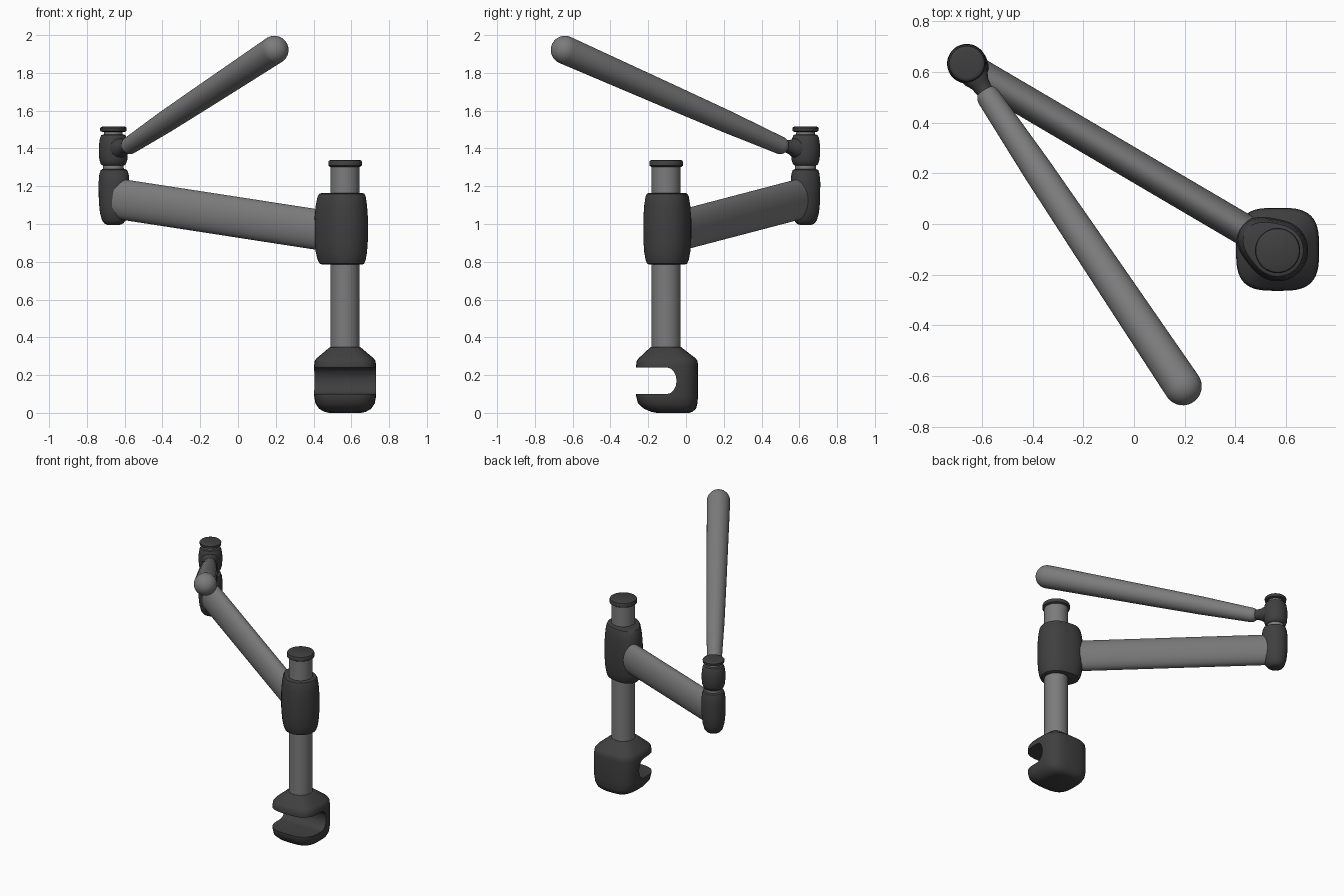
import bpy
from math import sin, cos, pi, radians, copysign
from mathutils import Vector

if "Cube" in bpy.data.objects:
    bpy.data.objects.remove(bpy.data.objects["Cube"])

N = 48
dark = bpy.data.materials.new("dark_grey")
dark.diffuse_color = (0.05, 0.05, 0.05, 1)
dark.use_nodes = True
dark.node_tree.nodes["Principled BSDF"].inputs["Base Color"].default_value = dark.diffuse_color
grey = bpy.data.materials.new("mid_grey")
grey.diffuse_color = (0.2, 0.2, 0.2, 1)
grey.use_nodes = True
grey.node_tree.nodes["Principled BSDF"].inputs["Base Color"].default_value = grey.diffuse_color


def make(name, verts, faces, mat, angle=40):
    me = bpy.data.meshes.new(name)
    me.from_pydata(verts, [], faces)
    ob = bpy.data.objects.new(name, me)
    bpy.context.collection.objects.link(ob)
    me.materials.append(mat)
    bpy.ops.object.select_all(action='DESELECT')
    bpy.context.view_layer.objects.active = ob
    ob.select_set(True)
    bpy.ops.object.shade_smooth_by_angle(angle=radians(angle))
    return ob


def loft(name, p, q, profile, mat, n=2, flat=1.0, bulge=(0, 0), angle=40):
    """Sweep rings from p to q. profile: (distance along axis, radius[, y shift])."""
    p, q = Vector(p), Vector(q)
    w = (q - p).normalized()
    u = Vector((1, 0, 0)) if abs(w.z) > 0.99 else Vector((-w.y, w.x, 0)).normalized()
    v = w.cross(u)
    verts, faces = [], []
    for d, r, *shift in profile:
        c = p + w * d + Vector((0, shift[0] if shift else 0, 0))
        for i in range(N):
            a = 2 * pi * i / N
            k = r * (1 + bulge[1] * max(0, cos(a - bulge[0])) ** 4)
            x = copysign(abs(cos(a)) ** (2 / n), cos(a)) * k
            y = copysign(abs(sin(a)) ** (2 / n), sin(a)) * k
            verts.append(c + u * x * flat + v * y)
    for j in range(len(profile) - 1):
        for i in range(N):
            b, k = j * N, (i + 1) % N
            faces.append((b + i, b + k, b + N + k, b + N + i))
    faces.append(tuple(reversed(range(N))))
    faces.append(tuple(range((len(profile) - 1) * N, len(profile) * N)))
    return make(name, verts, faces, mat, angle)


def upright(name, x, y, profile, mat, **kw):
    return loft(name, (x, y, 0), (x, y, 1), profile, mat, **kw)


PX, PY = 0.567, -0.105     # post axis
EX, EY = -0.66, 0.633      # elbow axis
arm_dir = radians(149)

# desk clamp: rounded block with a slot open to the front
clamp = upright("desk_clamp", PX, -0.10,
                [(0, 0.085, 0.03), (0.006, 0.11, 0.025), (0.022, 0.138, 0.015),
                 (0.05, 0.157, 0.003), (0.09, 0.164), (0.25, 0.164), (0.275, 0.161),
                 (0.29, 0.15), (0.342, 0.088, -0.006), (0.35, 0.078, -0.006)],
                dark, n=3.2)
slot = [(-0.4, 0.10), (-0.10, 0.10)]
slot += [(-0.10 + 0.05 * sin(t * pi / 8), 0.17 - 0.07 * cos(t * pi / 8)) for t in range(1, 8)]
slot += [(-0.10, 0.24), (-0.4, 0.24)]
m = len(slot)
cutter = make("slot_cutter", [(x, y, z) for x in (0.3, 0.85) for y, z in slot],
              [tuple(reversed(range(m))), tuple(range(m, 2 * m))] +
              [(i, (i + 1) % m, m + (i + 1) % m, m + i) for i in range(m)], dark)
cutter.hide_render = True
mod = clamp.modifiers.new("slot", 'BOOLEAN')
mod.operation, mod.object, mod.solver = 'DIFFERENCE', cutter, 'EXACT'
bpy.ops.object.select_all(action='DESELECT')
bpy.context.view_layer.objects.active = clamp
clamp.select_set(True)
bpy.ops.object.modifier_apply(modifier="slot")
bpy.data.objects.remove(cutter)
bpy.ops.object.shade_smooth_by_angle(angle=radians(40))

# post and its cap
upright("post", PX, PY, [(0.33, 0.077), (1.31, 0.077)], grey)
upright("post_cap", PX, PY, [(1.303, 0.08), (1.309, 0.089), (1.328, 0.089),
                             (1.335, 0.086), (1.339, 0.078)], dark)

# sliding collar, bulging towards the lower arm
upright("post_collar", PX, PY,
        [(0.785, 0.09), (0.79, 0.101), (0.81, 0.109), (0.85, 0.116), (0.92, 0.121),
         (1.03, 0.121), (1.1, 0.116), (1.145, 0.109), (1.16, 0.102), (1.165, 0.09)],
        dark, bulge=(arm_dir, 0.45))

# lower arm: tall oval tube
A, B = Vector((PX, PY + 0.005, 0.948)), Vector((EX, EY - 0.012, 1.137))
loft("lower_arm", A, B, [(0.1, 0.107), ((B - A).length - 0.03, 0.107)], grey, flat=0.58)

# elbow: lower housing, spacer, upper knuckle, pin, cap
upright("elbow_housing", EX, EY,
        [(0.995, 0.03), (1.002, 0.047), (1.02, 0.06), (1.06, 0.071), (1.12, 0.077),
         (1.22, 0.078), (1.265, 0.074), (1.285, 0.067), (1.292, 0.055)],
        dark, bulge=(arm_dir + pi, 0.15))
upright("elbow_pin", EX, EY, [(1.27, 0.056), (1.495, 0.049)], grey)
upright("elbow_knuckle", EX, EY,
        [(1.31, 0.057), (1.316, 0.066), (1.34, 0.074), (1.38, 0.077), (1.42, 0.076),
         (1.455, 0.071), (1.47, 0.064), (1.474, 0.055)], dark)
upright("elbow_cap", EX, EY, [(1.487, 0.058), (1.492, 0.069), (1.508, 0.07),
                              (1.514, 0.065), (1.516, 0.055)], dark)

# upper arm: tapered rod with round ends, and the neck joining it to the knuckle
S, E = Vector((-0.572, 0.498, 1.417)), Vector((0.192, -0.64, 1.921))
L = (E - S).length
r0, r1 = 0.047, 0.075
ends = [i * pi / 16 for i in range(9)]
prof = [(-0.045 * cos(t), 0.004 + (r0 - 0.004) * sin(t)) for t in ends]
prof += [(L * 0.25, 0.059), (L * 0.5, 0.065), (L * 0.75, 0.07)]
prof += [(L + r1 * sin(t), 0.004 + (r1 - 0.004) * cos(t)) for t in ends]
loft("upper_arm", S, E, prof, grey)
loft("upper_arm_neck", (EX, EY, 1.395), S,
     [(0.03, 0.06), (0.07, 0.052), (0.095, 0.039), (0.125, 0.033), (0.16, 0.036)], dark)
